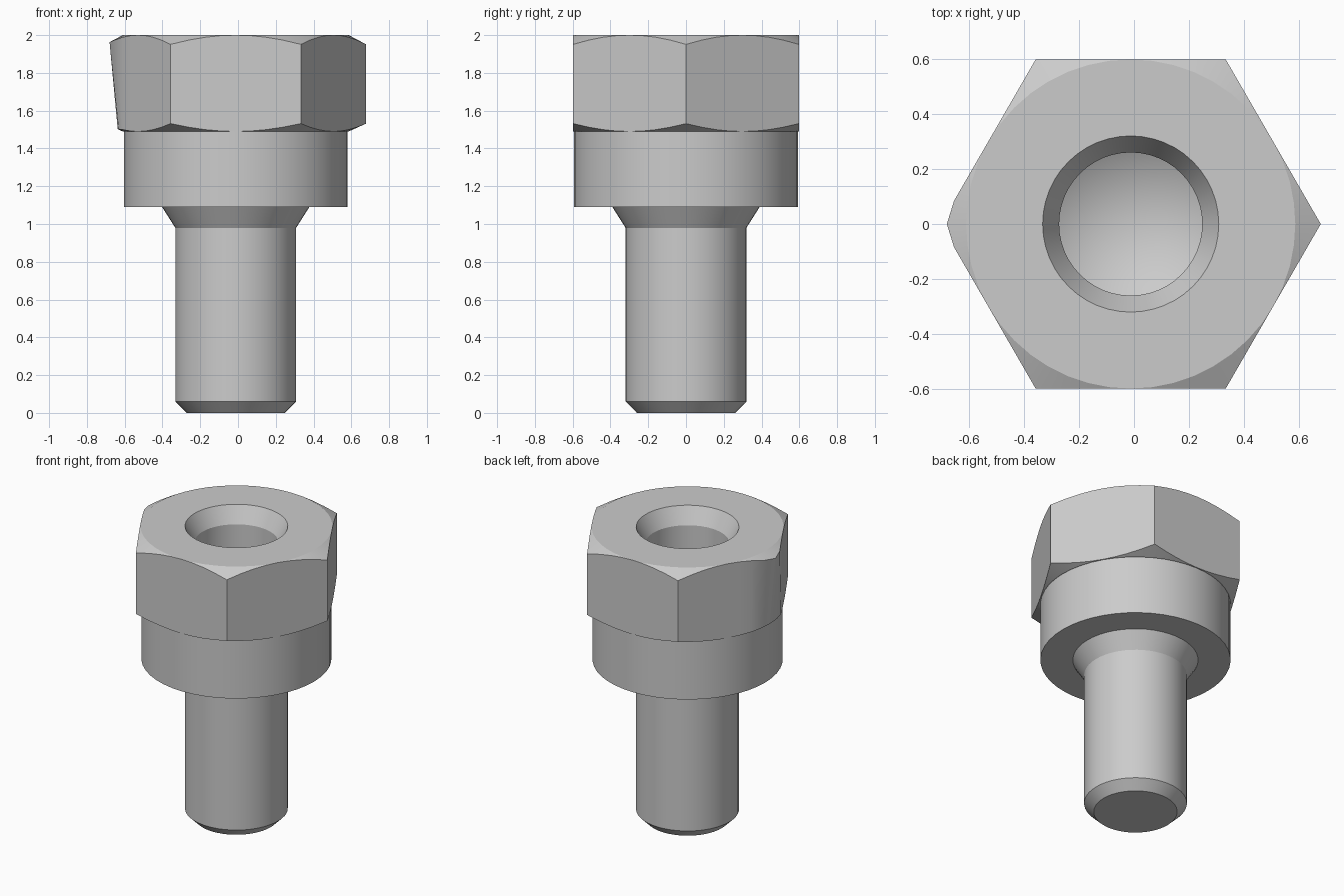
import bpy
import bmesh
import math

SEGMENTS = 48
CENTRE_X = -0.012
APOTHEM = 0.598

old = bpy.data.objects.get("Cube")
if old:
    bpy.data.objects.remove(old, do_unlink=True)

steel = bpy.data.materials.new("plain_grey")
steel.use_nodes = True
grey = (0.6, 0.6, 0.6, 1)
steel.diffuse_color = grey
steel.node_tree.nodes["Principled BSDF"].inputs["Base Color"].default_value = grey


def hex_radius(angle, worn_limit):
    """Hexagon outline with one worn corner on the -x side."""
    sector = math.pi / 3
    r = APOTHEM / math.cos(angle % sector - sector / 2)
    return min(r, worn_limit) if abs(angle - math.pi) < 0.4 else r


def hex_top(angle):
    r = hex_radius(angle, 0.668)
    return r, 2 - (r - APOTHEM) * 0.53


def hex_bottom(angle):
    r = hex_radius(angle, 0.625)
    return r, 1.49 + (r - APOTHEM) * 0.45


def lathe(name, profile):
    """Revolve (radius, height) pairs; a function gives a pair per angle."""
    bm = bmesh.new()
    rings = []
    for point in profile:
        ring = []
        for i in range(SEGMENTS):
            a = math.tau * i / SEGMENTS
            r, z = point(a) if callable(point) else point
            ring.append(bm.verts.new((CENTRE_X + r * math.cos(a), r * math.sin(a), z)))
        rings.append(ring)
    # Profiles run from the socket outwards and down, so faces point outwards
    for upper, lower in zip(rings, rings[1:]):
        for i in range(SEGMENTS):
            j = (i + 1) % SEGMENTS
            bm.faces.new((upper[i], lower[i], lower[j], upper[j]))
    bmesh.ops.remove_doubles(bm, verts=bm.verts, dist=0.0005)
    mesh = bpy.data.meshes.new(name)
    bm.to_mesh(mesh)
    bm.free()
    mesh.materials.append(steel)
    obj = bpy.data.objects.new(name, mesh)
    bpy.context.collection.objects.link(obj)
    bpy.ops.object.select_all(action="DESELECT")
    obj.select_set(True)
    bpy.context.view_layer.objects.active = obj
    bpy.ops.object.shade_smooth_by_angle(angle=math.radians(22))
    return obj


# Drilled socket with a conical floor and countersunk rim
lathe("socket", [(0, 1.15), (0.26, 1.3), (0.26, 1.89), (0.32, 2)])

# Hexagonal head, chamfered above and below
lathe("hex_head", [(0.32, 2), (APOTHEM, 2), hex_top, hex_bottom,
                   (APOTHEM, 1.49), (0.592, 1.49)])

# Round collar
lathe("collar", [(0.592, 1.49), (0.592, 1.09), (0.39, 1.09)])

# Shaft with a flared neck and chamfered tip
lathe("shaft", [(0.39, 1.09), (0.32, 0.98), (0.32, 0.06), (0.26, 0), (0, 0)])
